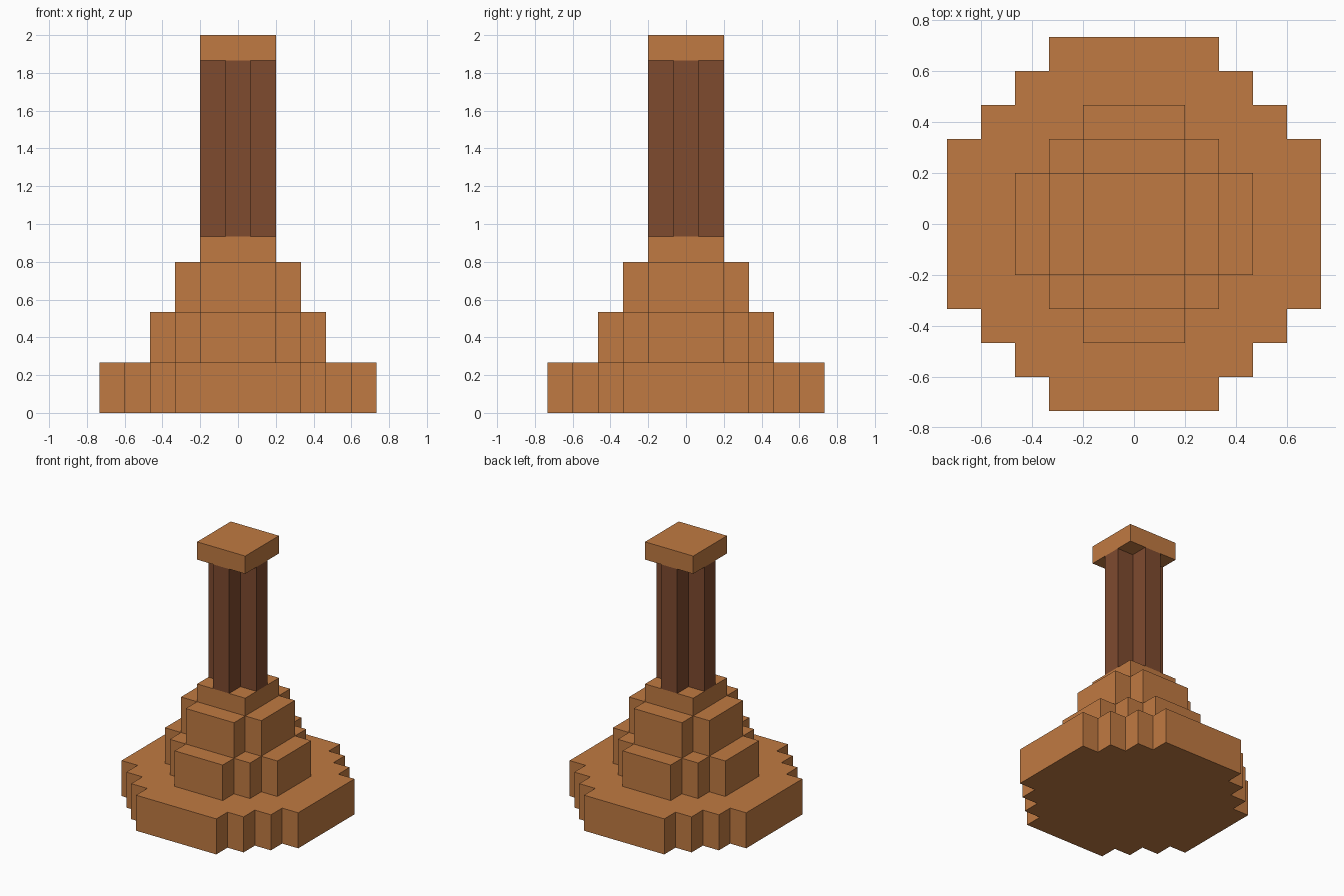
import bpy, bmesh

cube = bpy.data.objects.get("Cube")
if cube:
    bpy.data.objects.remove(cube, do_unlink=True)

U = 2 / 30  # half a block


def make_material(name, rgb):
    mat = bpy.data.materials.new(name)
    mat.use_nodes = True
    color = (*rgb, 1)
    mat.diffuse_color = color
    mat.node_tree.nodes["Principled BSDF"].inputs["Base Color"].default_value = color
    return mat


light_wood = make_material("light_wood", (0.53, 0.195, 0.054))
dark_wood = make_material("dark_wood", (0.209, 0.069, 0.028))


def stepped_outline(steps):
    """Full outline from the half widths of the stepped corner, widest first."""
    corner = []
    for i, x in enumerate(steps):
        y = steps[-1 - i]
        if i:
            corner.append((x, steps[-i]))
        corner.append((x, y))
    outline = []
    for _ in range(4):
        outline += corner
        corner = [(-y, x) for x, y in corner]
    return outline


def make_tier(name, steps, bottom, top, mat):
    bm = bmesh.new()
    verts = [bm.verts.new((x * U, y * U, bottom * U)) for x, y in stepped_outline(steps)]
    floor = bm.faces.new(verts)
    raised = bmesh.ops.extrude_face_region(bm, geom=[floor], use_keep_orig=True)["geom"]
    bmesh.ops.translate(bm, vec=(0, 0, (top - bottom) * U),
                        verts=[g for g in raised if isinstance(g, bmesh.types.BMVert)])
    bmesh.ops.recalc_face_normals(bm, faces=bm.faces)
    mesh = bpy.data.meshes.new(name)
    bm.to_mesh(mesh)
    bm.free()
    mesh.materials.append(mat)
    obj = bpy.data.objects.new(name, mesh)
    bpy.context.collection.objects.link(obj)


# Stepped foot
make_tier("round_base", (11, 9, 7, 5), 0, 4, light_wood)
make_tier("lower_tier", (7, 5, 3), 4, 8, light_wood)
make_tier("upper_tier", (5, 3), 8, 12, light_wood)
make_tier("column_footing", (3,), 12, 14, light_wood)

# Cross-shaped column and its square cap
make_tier("column", (3, 1), 14, 28, dark_wood)
make_tier("top_cap", (3,), 28, 30, light_wood)
